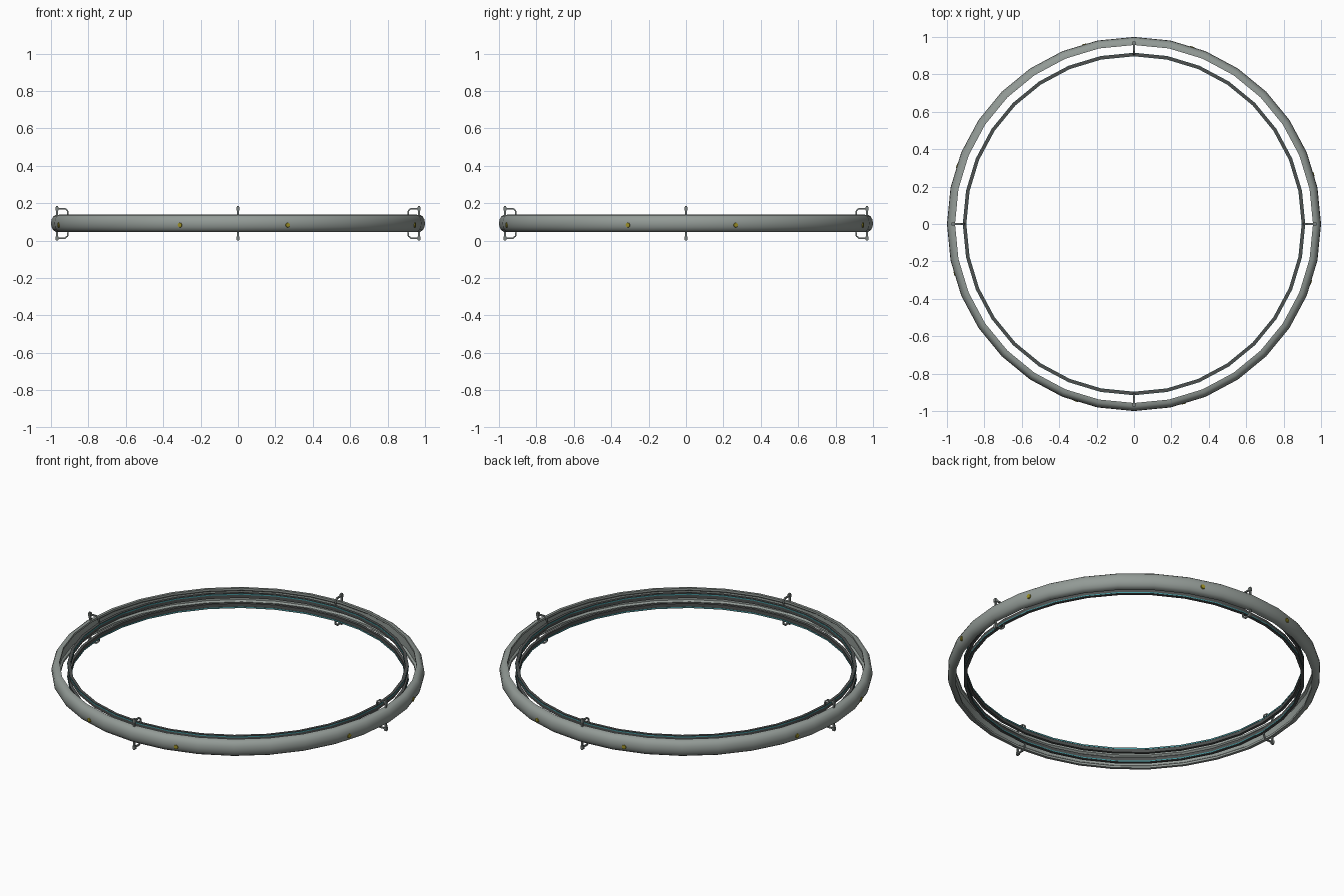
import bpy, bmesh, math
from mathutils import Matrix, Vector

if "Cube" in bpy.data.objects:
    bpy.data.objects.remove(bpy.data.objects["Cube"])

SEG = 32          # sides of every ring
C = 0.092         # mid height of the model


def material(name, rgb):
    m = bpy.data.materials.new(name)
    m.diffuse_color = (*rgb, 1)
    m.use_nodes = True
    m.node_tree.nodes["Principled BSDF"].inputs["Base Color"].default_value = m.diffuse_color
    return m


hull_grey = material("hull_grey", (0.29, 0.325, 0.305))
rail_dark = material("rail_dark", (0.075, 0.08, 0.078))
strip_teal = material("strip_teal", (0.06, 0.30, 0.33))
bracket_grey = material("bracket_grey", (0.20, 0.225, 0.215))
lamp_yellow = material("lamp_yellow", (0.32, 0.27, 0.02))


def finish(bm, name, mat, smooth=None):
    bmesh.ops.recalc_face_normals(bm, faces=bm.faces)
    me = bpy.data.meshes.new(name)
    bm.to_mesh(me)
    bm.free()
    me.materials.append(mat)
    ob = bpy.data.objects.new(name, me)
    bpy.context.collection.objects.link(ob)
    if smooth:
        bpy.ops.object.select_all(action='DESELECT')
        ob.select_set(True)
        bpy.context.view_layer.objects.active = ob
        bpy.ops.object.shade_smooth_by_angle(angle=math.radians(smooth))
    return ob


def ring(name, profile, mat, smooth=None):
    """Closed (radius, height) profile swept round z."""
    bm = bmesh.new()
    rows = []
    for i in range(SEG):
        a = 2 * math.pi * i / SEG
        rows.append([bm.verts.new((r * math.cos(a), r * math.sin(a), C + z))
                     for r, z in profile])
    n = len(profile)
    for i in range(SEG):
        p, q = rows[i], rows[(i + 1) % SEG]
        for j in range(n):
            k = (j + 1) % n
            bm.faces.new((p[j], q[j], q[k], p[k]))
    return finish(bm, name, mat, smooth)


def band(r0, r1, z0, z1):
    return [(r0, z0), (r1, z0), (r1, z1), (r0, z1)]


# bulged outer hull with a shallow channel on its inner side
upper = [(1.0, 0.0), (0.997, 0.02), (0.988, 0.036), (0.975, 0.045),
         (0.957, 0.046), (0.957, 0.034), (0.967, 0.026)]
lower = [(r, -z) for r, z in reversed(upper[1:])]
ring("outer_hull", upper + lower, hull_grey, 40)

# two inner rails, each with a thin teal strip on both sides
for side, s in (("upper", 1), ("lower", -1)):
    ring(side + "_inner_rail", band(0.898, 0.914, s * 0.016, s * 0.044), rail_dark, 30)
    ring(side + "_inner_strip", band(0.8965, 0.898, s * 0.035, s * 0.041), strip_teal, 30)
    ring(side + "_outer_strip", band(0.914, 0.9155, s * 0.035, s * 0.041), strip_teal, 30)


def prism(bm, outline, width, mat4):
    """Side outline (radius, height) given a width across the ring."""
    sides = [[bm.verts.new(mat4 @ Vector((r, y, C + z))) for r, z in outline]
             for y in (-width / 2, width / 2)]
    bm.faces.new(sides[0])
    bm.faces.new(list(reversed(sides[1])))
    n = len(outline)
    for j in range(n):
        k = (j + 1) % n
        bm.faces.new((sides[0][j], sides[0][k], sides[1][k], sides[1][j]))


# hooked brackets joining hull and rails, four above and four below
hook = [(0.966, 0.083), (0.924, 0.083), (0.908, 0.070), (0.904, 0.040),
        (0.912, 0.040), (0.915, 0.066), (0.926, 0.075), (0.966, 0.075)]
post = [(0.963, 0.044), (0.972, 0.044), (0.974, 0.092), (0.963, 0.092)]
cap = [(0.961, 0.070), (0.975, 0.070), (0.975, 0.088), (0.961, 0.088)]
for side, s in (("upper", 1), ("lower", -1)):
    bm = bmesh.new()
    for i in range(4):
        turn = Matrix.Rotation(i * math.pi / 2, 4, 'Z')
        for outline, w in ((hook, 0.009), (post, 0.010), (cap, 0.016)):
            prism(bm, [(r, s * z) for r, z in outline], w, turn)
    finish(bm, side + "_brackets", bracket_grey)

# small yellow lamps, two on each quarter of the hull
bm = bmesh.new()
for i in range(4):
    for deg in (-18.2, 15.5):
        a = math.radians(deg) + i * math.pi / 2
        m = (Matrix.Rotation(a, 4, 'Z') @ Matrix.Translation((0.992, 0, C - 0.009))
             @ Matrix.Rotation(math.pi / 2, 4, 'Y'))
        bmesh.ops.create_cone(bm, cap_ends=True, segments=8, radius1=0.015,
                              radius2=0.012, depth=0.014, matrix=m)
finish(bm, "hull_lamps", lamp_yellow)
